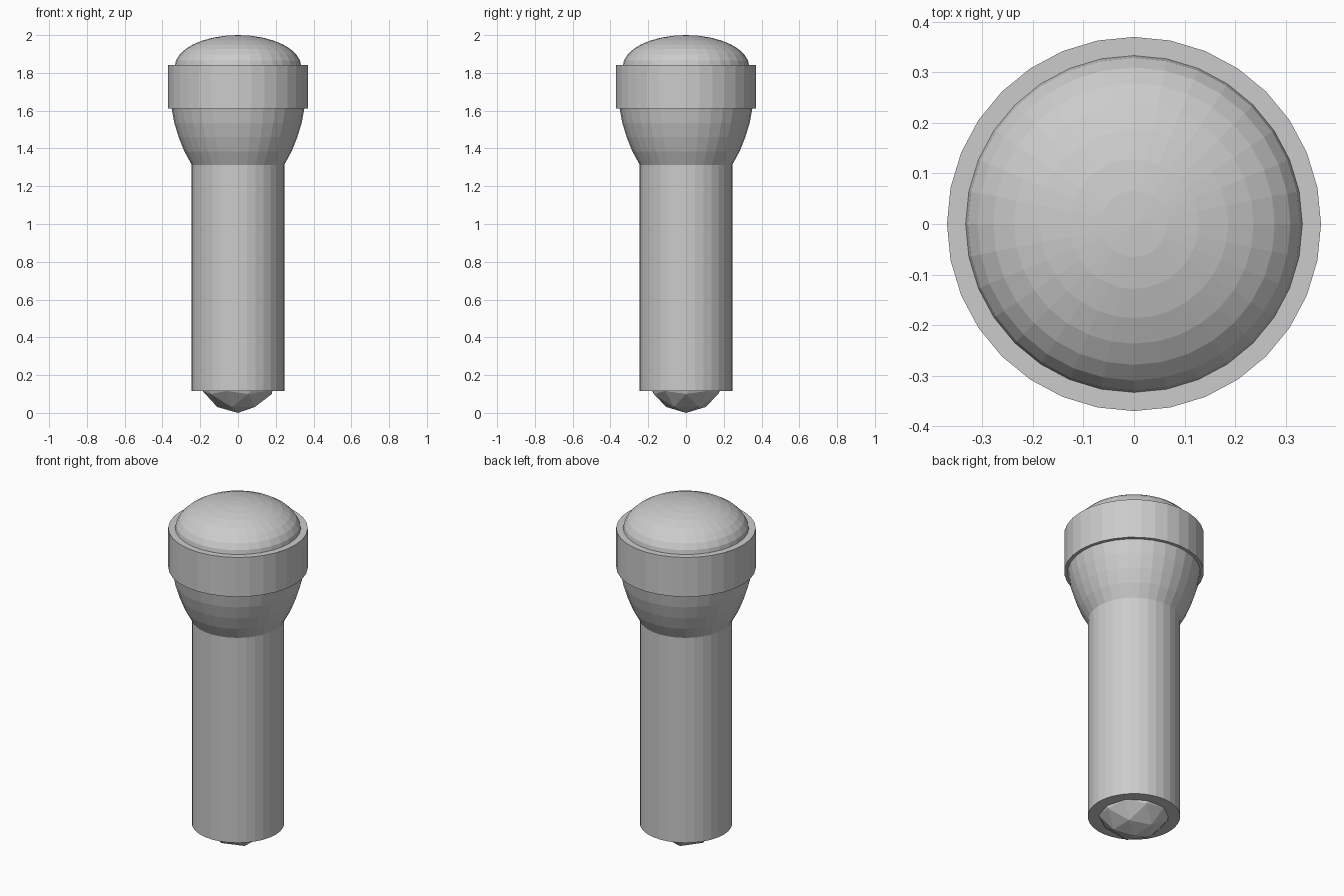
import bpy, bmesh, math

if "Cube" in bpy.data.objects:
    bpy.data.objects.remove(bpy.data.objects["Cube"])

SIDES = 32


def lathe(name, profile):
    """Spin an (r, z) profile around z, with flat caps on both ends."""
    bm = bmesh.new()
    rings = []
    for r, z in profile:
        rings.append([bm.verts.new((r * math.sin(2 * math.pi * i / SIDES),
                                    r * math.cos(2 * math.pi * i / SIDES), z))
                      for i in range(SIDES)])
    for a, b in zip(rings, rings[1:]):
        for i in range(SIDES):
            j = (i + 1) % SIDES
            bm.faces.new((a[i], a[j], b[j], b[i]))
    bm.faces.new(rings[0])
    bm.faces.new(rings[-1])
    bmesh.ops.recalc_face_normals(bm, faces=bm.faces)
    mesh = bpy.data.meshes.new(name)
    bm.to_mesh(mesh)
    bm.free()
    ob = bpy.data.objects.new(name, mesh)
    bpy.context.collection.objects.link(ob)
    return ob


# Straight handle
lathe("handle", [(0.245, 0.115), (0.245, 1.32)])

# Flared neck below the collar
lathe("flared_neck", [(0.243, 1.31), (0.284, 1.385), (0.314, 1.46),
                      (0.337, 1.535), (0.352, 1.615)])

# Wide collar
lathe("collar", [(0.37, 1.612), (0.37, 1.842)])

# Flattened dome seated in the collar
bpy.ops.mesh.primitive_uv_sphere_add(segments=SIDES, ring_count=16, radius=0.335,
                                     location=(0, 0, 1.8325))
dome = bpy.context.object
dome.name = "dome"
dome.scale.z = 0.5

# Faceted stud at the foot of the handle
bpy.ops.mesh.primitive_ico_sphere_add(subdivisions=2, radius=0.21, location=(0, 0, 0.21))
bpy.context.object.name = "end_stud"
